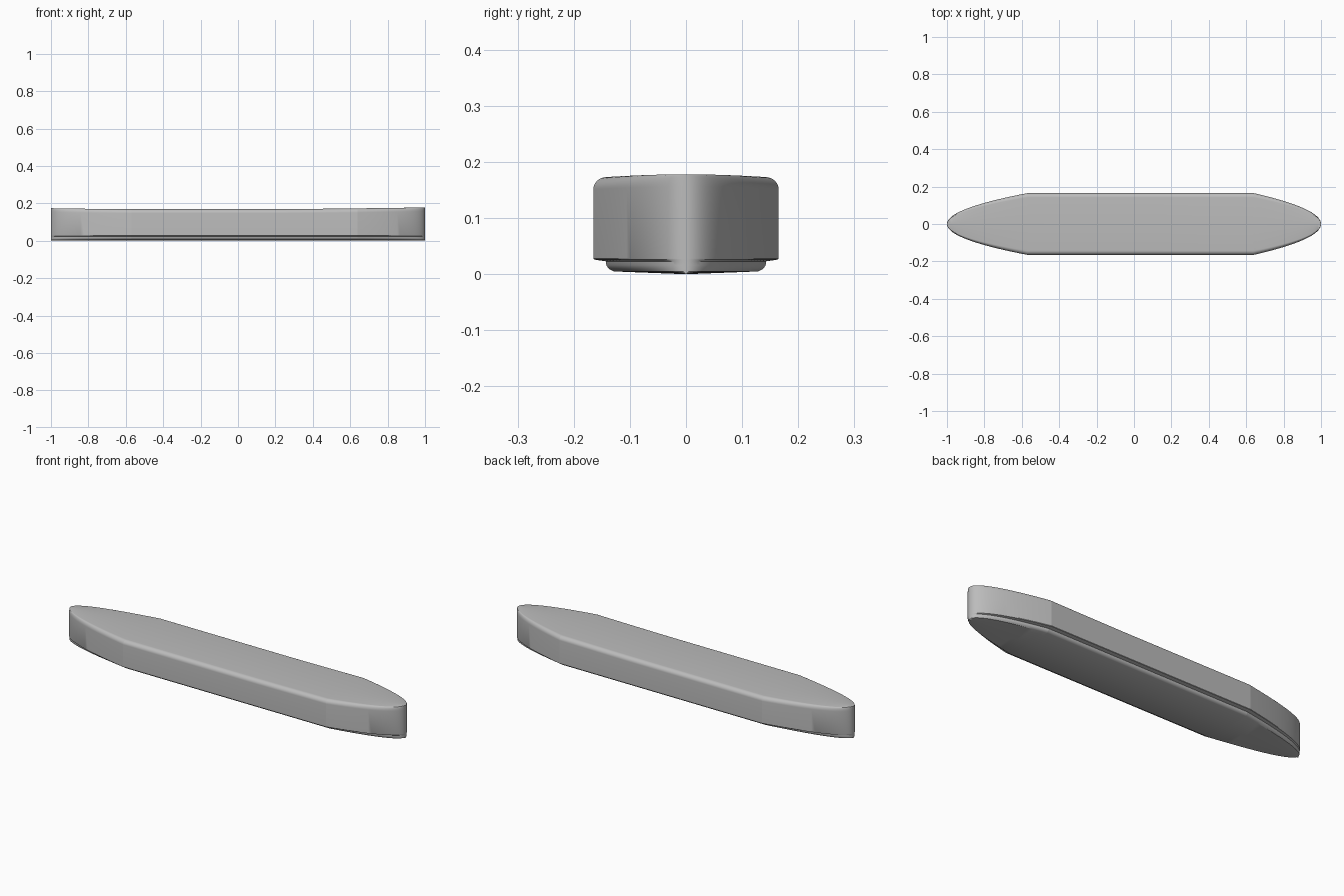
import bpy, bmesh, math

cube = bpy.data.objects.get("Cube")
if cube:
    bpy.data.objects.remove(cube, do_unlink=True)

HALF_WIDTH = 0.165
STRAIGHT = (-0.57, 0.64)   # ends of the parallel middle section
END_STEPS = 28

# Single grey material
grey = bpy.data.materials.new("hull grey")
grey.use_nodes = True
colour = (0.5, 0.5, 0.5, 1)
grey.diffuse_color = colour
grey.node_tree.nodes["Principled BSDF"].inputs["Base Color"].default_value = colour


def stations():
    """Position and relative width along the hull: parabolic ends, straight middle."""
    us = [i / END_STEPS for i in range(END_STEPS + 1)]
    rear = [(-1 + (1 + STRAIGHT[0]) * u * u, u) for u in us]
    mid_len = STRAIGHT[1] - STRAIGHT[0]
    middle = [(STRAIGHT[0] + mid_len * i / 12, 1) for i in range(1, 12)]
    nose = [(1 - (1 - STRAIGHT[1]) * u * u, u) for u in reversed(us)]
    return rear + middle + nose


def half_section():
    """Half profile from keel to deck centre: shallow V, lip, ledge, side, round-over."""
    pts = [(0, 0), (0.129, 0.005), (0.138, 0.010), (0.142, 0.016),
           (0.143, 0.023), (0.163, 0.026), (HALF_WIDTH, 0.028)]
    for i in range(9):
        a = math.pi / 2 * i / 8
        pts.append((HALF_WIDTH - 0.023 * (1 - math.cos(a)), 0.147 + 0.022 * math.sin(a)))
    return pts + [(0, 0.169)]


def deck_rise(x):
    """Gentle upsweep of the deck towards both ends."""
    return 0.009 * max(0, (x - 0.2) / 0.8) ** 1.3 + 0.005 * max(0, (-x - 0.5) / 0.5) ** 2


# Hull lofted through mirrored sections
half = half_section()
section = half + [(-y, z) for y, z in reversed(half[1:-1])]
bm = bmesh.new()
rings = []
for x, width in stations():
    rings.append([bm.verts.new((x, y * width, z + (deck_rise(x) if z > 0.1 else 0)))
                  for y, z in section])
count = len(section)
for a, b in zip(rings, rings[1:]):
    for i in range(count):
        j = (i + 1) % count
        bm.faces.new((a[i], b[i], b[j], a[j]))
bmesh.ops.remove_doubles(bm, verts=bm.verts, dist=0.00005)
bmesh.ops.recalc_face_normals(bm, faces=bm.faces)

# Smooth shading with crisp shoulders and ledges
for face in bm.faces:
    face.smooth = True
for edge in bm.edges:
    shoulder = all(min(abs(v.co.x - s) for s in STRAIGHT) < 0.001 for v in edge.verts)
    edge.smooth = edge.calc_face_angle(0) < math.radians(30) and not shoulder

mesh = bpy.data.meshes.new("hull")
bm.to_mesh(mesh)
bm.free()
mesh.materials.append(grey)
hull = bpy.data.objects.new("hull", mesh)
bpy.context.collection.objects.link(hull)
